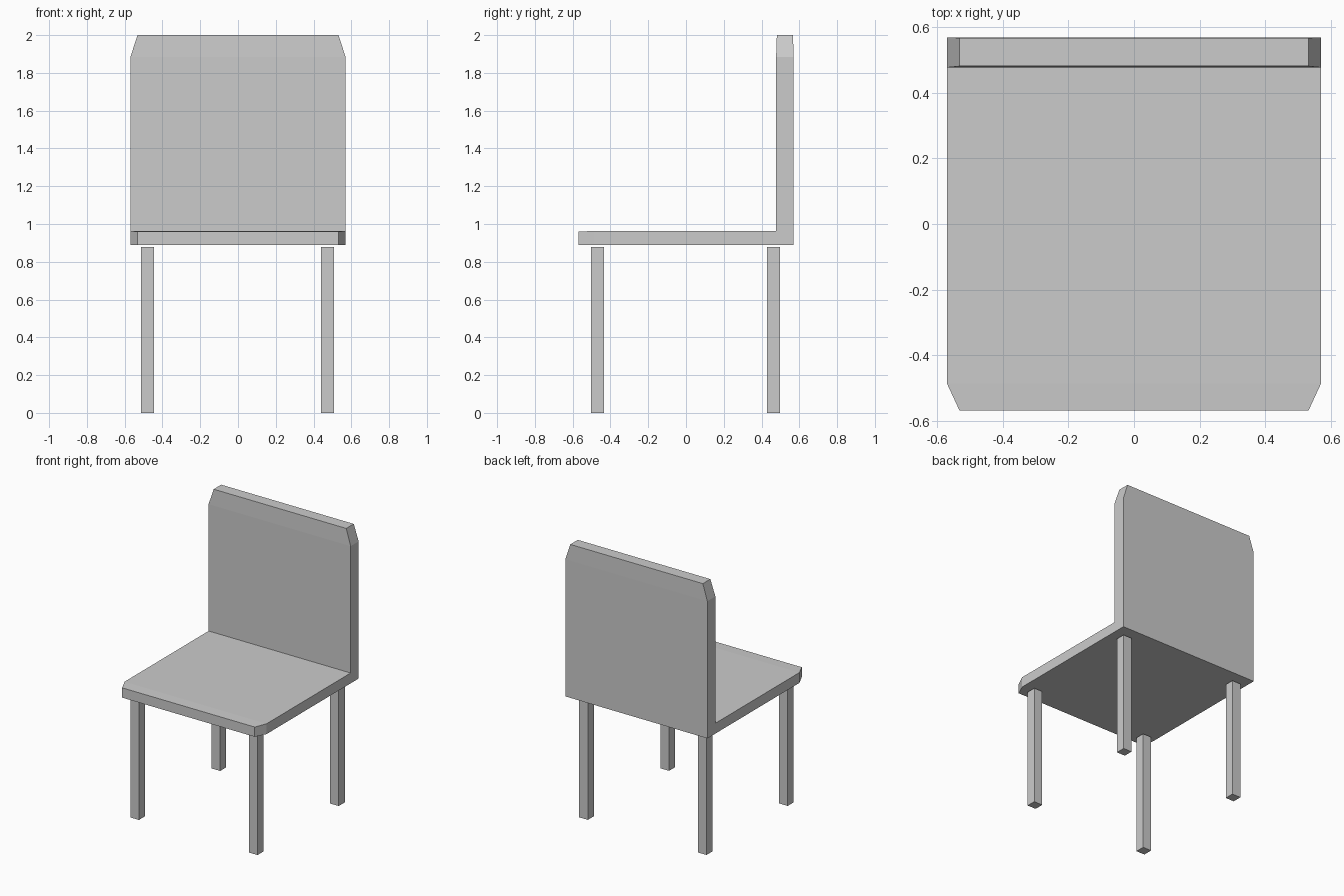
import bpy, bmesh

if "Cube" in bpy.data.objects:
    bpy.data.objects.remove(bpy.data.objects["Cube"])

def make_object(name, bm):
    bmesh.ops.recalc_face_normals(bm, faces=bm.faces)
    mesh = bpy.data.meshes.new(name)
    bm.to_mesh(mesh)
    bm.free()
    obj = bpy.data.objects.new(name, mesh)
    bpy.context.collection.objects.link(obj)
    return obj

# Seat and backrest: one bent slab, lofted from front edge to top edge.
# Each station: half width, outer (y, z), inner (y, z)
stations = [
    (0.532, (-0.568, 0.889), (-0.568, 0.960)),  # front edge
    (0.570, (-0.486, 0.888), (-0.486, 0.963)),  # front corner cut
    (0.570, (0.569, 0.888), (0.477, 0.963)),    # bend
    (0.570, (0.569, 1.883), (0.477, 1.883)),    # top corner cut
    (0.532, (0.567, 2.0), (0.481, 2.0)),        # top edge
]
bm = bmesh.new()
rings = []
for w, outer, inner in stations:
    corners = [(-w, *outer), (w, *outer), (w, *inner), (-w, *inner)]
    rings.append([bm.verts.new(c) for c in corners])
for a, b in zip(rings, rings[1:]):
    for i in range(4):
        j = (i + 1) % 4
        bm.faces.new((a[i], a[j], b[j], b[i]))
bm.faces.new(rings[0])
bm.faces.new(rings[-1])
make_object("seat_and_backrest", bm)

# Four square legs, stopping just short of the seat
LEG_WIDTH, LEG_HEIGHT = 0.069, 0.878
for side, x in (("left", -0.478), ("right", 0.474)):
    for end, y in (("front", -0.468), ("back", 0.463)):
        bm = bmesh.new()
        bmesh.ops.create_cube(bm, size=1)
        bmesh.ops.scale(bm, vec=(LEG_WIDTH, LEG_WIDTH, LEG_HEIGHT), verts=bm.verts)
        leg = make_object(f"{end}_{side}_leg", bm)
        leg.location = (x, y, LEG_HEIGHT / 2)
